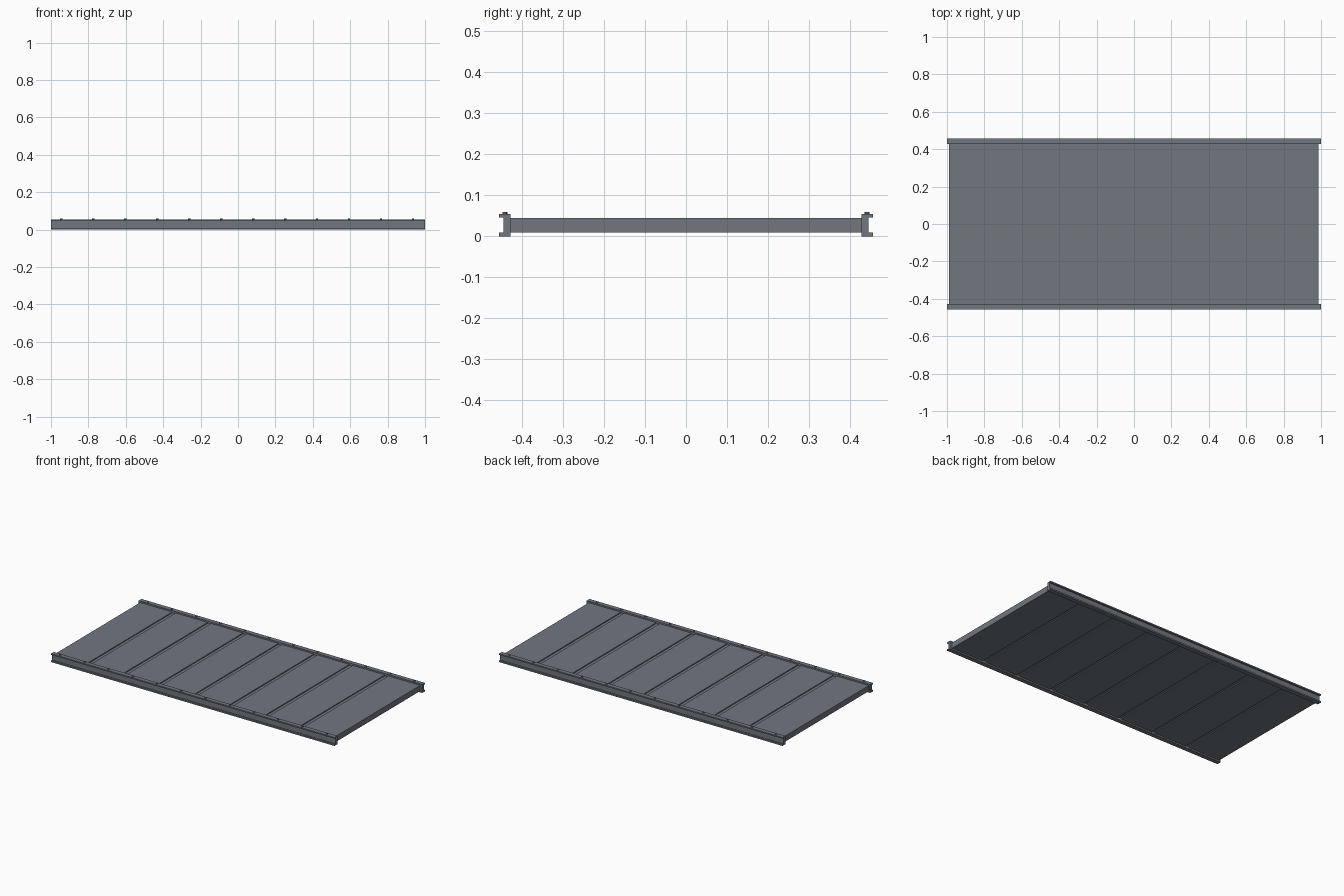
import bpy, bmesh

if "Cube" in bpy.data.objects:
    bpy.data.objects.remove(bpy.data.objects["Cube"])

steel = bpy.data.materials.new("blue_grey_steel")
steel.diffuse_color = (0.165, 0.184, 0.216, 1)
steel.use_nodes = True
steel.node_tree.nodes["Principled BSDF"].inputs["Base Color"].default_value = steel.diffuse_color

def finish(name, bm):
    bmesh.ops.recalc_face_normals(bm, faces=bm.faces)
    me = bpy.data.meshes.new(name)
    bm.to_mesh(me)
    bm.free()
    me.materials.append(steel)
    ob = bpy.data.objects.new(name, me)
    bpy.context.collection.objects.link(ob)
    return ob

def box(name, x0, x1, y0, y1, z0, z1):
    bm = bmesh.new()
    bmesh.ops.create_cube(bm, size=1)
    for v in bm.verts:
        v.co = ((x0 + x1) / 2 + v.co.x * (x1 - x0),
                (y0 + y1) / 2 + v.co.y * (y1 - y0),
                (z0 + z1) / 2 + v.co.z * (z1 - z0))
    return finish(name, bm)

def extrude_x(name, pts, x0, x1):
    bm = bmesh.new()
    a = [bm.verts.new((x0, y, z)) for y, z in pts]
    b = [bm.verts.new((x1, y, z)) for y, z in pts]
    n = len(pts)
    bm.faces.new(a)
    bm.faces.new(b[::-1])
    for i in range(n):
        j = (i + 1) % n
        bm.faces.new((a[i], a[j], b[j], b[i]))
    return finish(name, bm)

# Side rails: channel section with flanges facing outward
section = [(0.428, 0), (0.456, 0), (0.456, 0.009), (0.445, 0.009),
           (0.445, 0.046), (0.456, 0.046), (0.456, 0.054), (0.428, 0.054)]
for side, s in (("front", -1), ("back", 1)):
    extrude_x(side + "_rail", [(s * y, z) for y, z in section], -1, 1)
    # Bolt heads along the rail top
    for i in range(12):
        bm = bmesh.new()
        bmesh.ops.create_cone(bm, cap_ends=True, segments=8, radius1=0.006,
                              radius2=0.006, depth=0.008)
        bmesh.ops.translate(bm, verts=bm.verts,
                            vec=(-0.945 + 0.171 * i, s * 0.442, 0.055))
        finish(f"{side}_bolt_{i + 1}", bm)

# Deck planks, with a shallow recessed joint strip between neighbours
left, gap, count = -0.99, 0.024, 8
width = (1.976 - gap * (count - 1)) / count
for i in range(count):
    x = left + i * (width + gap)
    box(f"plank_{i + 1}", x, x + width, -0.43, 0.43, 0.009, 0.045)
    if i < count - 1:
        box(f"joint_{i + 1}", x + width, x + width + gap, -0.43, 0.43, 0.015, 0.039)
